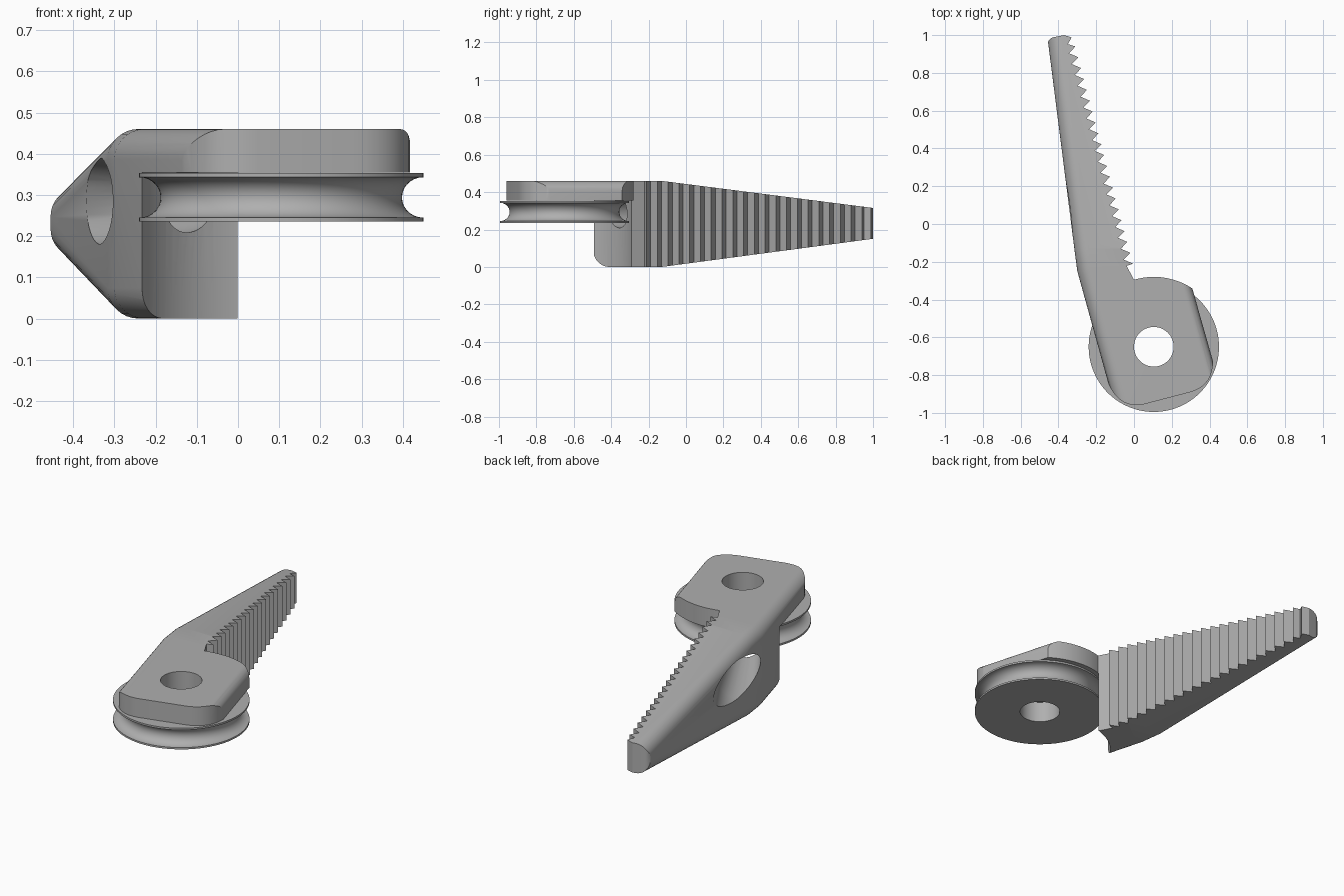
import bpy, bmesh, math
from mathutils import Vector

old = bpy.data.objects.get("Cube")
if old:
    bpy.data.objects.remove(old, do_unlink=True)

metal = bpy.data.materials.new("grey_metal")
metal.use_nodes = True
GREY = (0.43, 0.43, 0.43, 1)
metal.diffuse_color = GREY
metal.node_tree.nodes["Principled BSDF"].inputs["Base Color"].default_value = GREY

AXLE = Vector((0.105, -0.65, 0))


def loft(name, rings, closed=False):
    """Skin equal-length rings; cap the ends, or join last to first."""
    bm = bmesh.new()
    rows = [[bm.verts.new(p) for p in ring] for ring in rings]
    n = len(rows[0])
    pairs = list(zip(rows, rows[1:]))
    if closed:
        pairs.append((rows[-1], rows[0]))
    else:
        bm.faces.new(rows[0])
        bm.faces.new(rows[-1])
    for a, b in pairs:
        for i in range(n):
            j = (i + 1) % n
            bm.faces.new((a[i], a[j], b[j], b[i]))
    bmesh.ops.recalc_face_normals(bm, faces=bm.faces)
    mesh = bpy.data.meshes.new(name)
    bm.to_mesh(mesh)
    bm.free()
    obj = bpy.data.objects.new(name, mesh)
    bpy.context.collection.objects.link(obj)
    mesh.materials.append(metal)
    return obj


def prism(name, outline, z0, z1):
    return loft(name, [[(x, y, z) for x, y in outline] for z in (z0, z1)])


def arc(cx, cy, r, a0, a1, n):
    angles = [math.radians(a0 + (a1 - a0) * i / n) for i in range(n + 1)]
    return [(cx + r * math.cos(a), cy + r * math.sin(a)) for a in angles]


def bend(p, c, q, n=10):
    """Rounded corner from p to q, pulled towards c."""
    p, c, q = Vector(p), Vector(c), Vector(q)
    ts = [i / n for i in range(n + 1)]
    return [tuple(p * (1 - t) ** 2 + c * 2 * t * (1 - t) + q * t * t) for t in ts]


def boolean(obj, tool, operation):
    mod = obj.modifiers.new("cut", 'BOOLEAN')
    mod.operation, mod.object, mod.solver = operation, tool, 'EXACT'
    bpy.context.view_layer.objects.active = obj
    bpy.ops.object.modifier_apply(modifier=mod.name)
    bpy.data.objects.remove(tool, do_unlink=True)


def smooth(obj):
    bpy.ops.object.select_all(action='DESELECT')
    obj.select_set(True)
    bpy.context.view_layer.objects.active = obj
    bpy.ops.object.shade_smooth_by_angle(angle=math.radians(28))


def section(y, left, right, z0, z1, rl=0.074, rr=0.055):
    """Bar cross-section with rounded long edges."""
    pts = (arc(right - rr, z1 - rr, rr, 0, 90, 8) + arc(left + rl, z1 - rl, rl, 90, 180, 8)
           + arc(left + rl, z0 + rl, rl, 180, 270, 8) + arc(right - rr, z0 + rr, rr, 270, 360, 8))
    return [(x, y, z) for x, z in pts]


# Lever body: rounded bar that tapers towards the tip
body = loft("lever_body", [
    section(-1.05, -0.079, 0.51, 0, 0.46),
    section(-0.25, -0.3, 0.283, 0, 0.46),
    section(-0.13, -0.316, 0.25, 0, 0.46),
    section(1.05, -0.466, 0.1, 0.157, 0.309),
])

# Plan outline: tip, teeth, round shoulder and head corners
outline = [(-0.6, -0.5), (-0.6, 0.9)]
outline += bend((-0.458, 0.95), (-0.455, 0.985), (-0.42, 0.99), 5)
outline += [(-0.37, 1.0), (-0.33, 0.988), (-0.35, 0.952)]
TEETH = 20
first, last = Vector((-0.31, 0.94)), Vector((-0.005, -0.21))
for i in range(TEETH + 1):
    tip = first.lerp(last, i / TEETH)
    notch = tip + Vector((-0.034, -0.036 if i < TEETH else -0.012))
    outline += [tuple(tip), tuple(notch)]
outline += arc(AXLE.x, AXLE.y, 0.37, 106.5, 56, 14)
outline += [(0.6, -0.4), (0.6, -0.6)]
outline += bend((0.415, -0.68), (0.44, -0.86), (0.28, -0.895))
outline += bend((0.05, -0.955), (-0.1, -0.985), (-0.155, -0.79))
boolean(body, prism("plan", outline, -0.2, 0.7), 'INTERSECT')

# Wheel pocket under the head, then axle hole
pocket = arc(AXLE.x, AXLE.y, 0.373, 0, 360, 96)[:-1]
boolean(body, prism("pocket", pocket, -0.2, 0.355), 'DIFFERENCE')
hole = arc(AXLE.x, AXLE.y, 0.105, 0, 360, 48)[:-1]
boolean(body, prism("hole", hole, 0.2, 0.7), 'DIFFERENCE')

# Slanted cord channel from the outer side to the wheel groove
along = Vector((0.5, -0.87, 0)).normalized()
side = Vector((-along.y, along.x, 0))
middle = Vector((-0.34, 0.02, 0.285))
channel = []
for d, r in ((-0.5, 0.108), (0, 0.105), (0.6, 0.065)):
    channel.append([middle + along * d + side * u + Vector((0, 0, v))
                    for u, v in arc(0, 0, r, 0, 360, 40)[:-1]])
boolean(body, loft("channel", channel), 'DIFFERENCE')
smooth(body)

# Grooved wheel, turned around the axle
Z0, Z1, RIM, BORE = 0.235, 0.353, 0.345, 0.105
zm = (Z0 + Z1) / 2
profile = [(BORE, Z0), (RIM, Z0)]
for i in range(15):
    a = -math.pi / 2 + math.pi * i / 14
    profile.append((RIM - 0.052 * math.cos(a), zm + 0.049 * math.sin(a)))
profile += [(RIM, Z1), (BORE, Z1)]
STEPS = 96
rings = []
for k in range(STEPS):
    a = 2 * math.pi * k / STEPS
    rings.append([AXLE + Vector((r * math.cos(a), r * math.sin(a), z)) for r, z in profile])
wheel = loft("grooved_wheel", rings, closed=True)
smooth(wheel)
